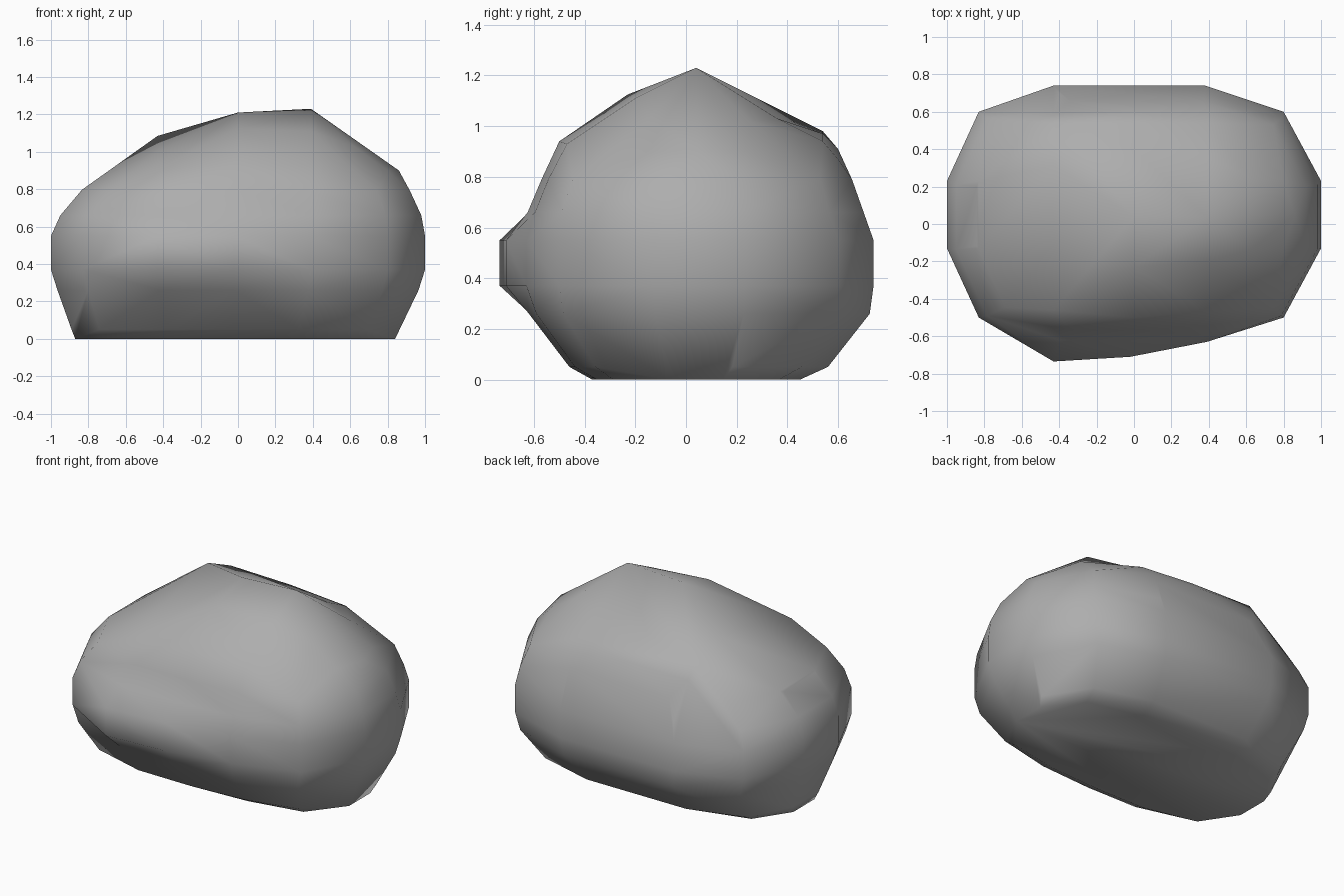
import bpy, bmesh, math

if "Cube" in bpy.data.objects:
    bpy.data.objects.remove(bpy.data.objects["Cube"])

# Plan outline of the boulder at its widest level: x, y, extra front bulge
outline = [(-1, .23, 0), (-.83, .6, 0), (-.43, .74, 0), (.38, .74, 0),
           (.8, .6, 0), (1, .23, 0), (1, -.13, 0), (.8, -.5, 0),
           (.39, -.61, -.02), (-.02, -.64, -.07), (-.43, -.635, -.1),
           (-.83, -.5, 0), (-1, -.13, 0)]

# Levels: z, x min, x max, y min, y max, bulge on or off
levels = [(0, -.87, .84, -.37, .45, 0), (.05, -.89, .86, -.46, .56, 0),
          (.26, -.965, .965, -.62, .725, 0), (.37, -1, 1, -.64, .74, 1),
          (.55, -1, 1, -.64, .74, 1), (.66, -.95, .98, -.625, .7, 0),
          (.79, -.84, .92, -.57, .655, 0)]

# Crown: x, y, z and a final lift (lip up, hollows down)
crown = [(.39, .04, 1.23, 0), (0, .04, 1.21, 0), (-.43, .31, 1.05, .035),
         (-.43, -.1, 1.0, 0), (0, -.23, 1.125, 0), (.39, -.2, 1.11, 0),
         (.62, -.14, 1.03, 0), (.62, .25, 1.02, 0), (.86, .05, .9, 0),
         (.8, .23, .9, 0), (.8, -.13, .9, 0), (0, .4, 1.055, -.03),
         (.39, .36, 1.05, -.02), (-.43, .54, .98, 0), (0, .54, .97, 0),
         (.39, .54, .94, 0), (0, .6, .91, 0), (.39, .6, .87, 0),
         (-.43, .59, .9, 0), (0, -.5, .94, 0), (.39, -.47, .93, 0),
         (-.43, -.46, .9, 0), (-.83, .23, .8, 0), (-.83, -.13, .8, 0)]

bm = bmesh.new()
moves = []
for z, x0, x1, y0, y1, bulge in levels:
    for x, y, push in outline:
        u, v = (x + 1) / 2, (y + .64) / 1.38
        vert = bm.verts.new((x0 + u * (x1 - x0), y0 + v * (y1 - y0), z))
        if bulge and push:
            moves.append((vert, 1, push))
for x, y, z, lift in crown:
    vert = bm.verts.new((x, y, z))
    if lift:
        moves.append((vert, 2, lift))

# Wrap a skin around the points, then push the bulge, lip and hollows
res = bmesh.ops.convex_hull(bm, input=bm.verts[:])
loose = {g for g in res["geom_interior"] + res["geom_unused"]
         if isinstance(g, bmesh.types.BMVert)}
for vert, axis, amount in moves:
    vert.co[axis] += amount
bmesh.ops.delete(bm, geom=list(loose), context='VERTS')
bmesh.ops.recalc_face_normals(bm, faces=bm.faces[:])

mesh = bpy.data.meshes.new("boulder")
bm.to_mesh(mesh)
bm.free()
rock = bpy.data.objects.new("boulder", mesh)
bpy.context.collection.objects.link(rock)

# Dark grey stone
stone = bpy.data.materials.new("stone")
stone.diffuse_color = (.42, .42, .42, 1)
stone.use_nodes = True
stone.node_tree.nodes["Principled BSDF"].inputs["Base Color"].default_value = stone.diffuse_color
mesh.materials.append(stone)

# Smooth shading
bpy.context.view_layer.objects.active = rock
rock.select_set(True)
bpy.ops.object.shade_smooth_by_angle(angle=math.radians(60))
